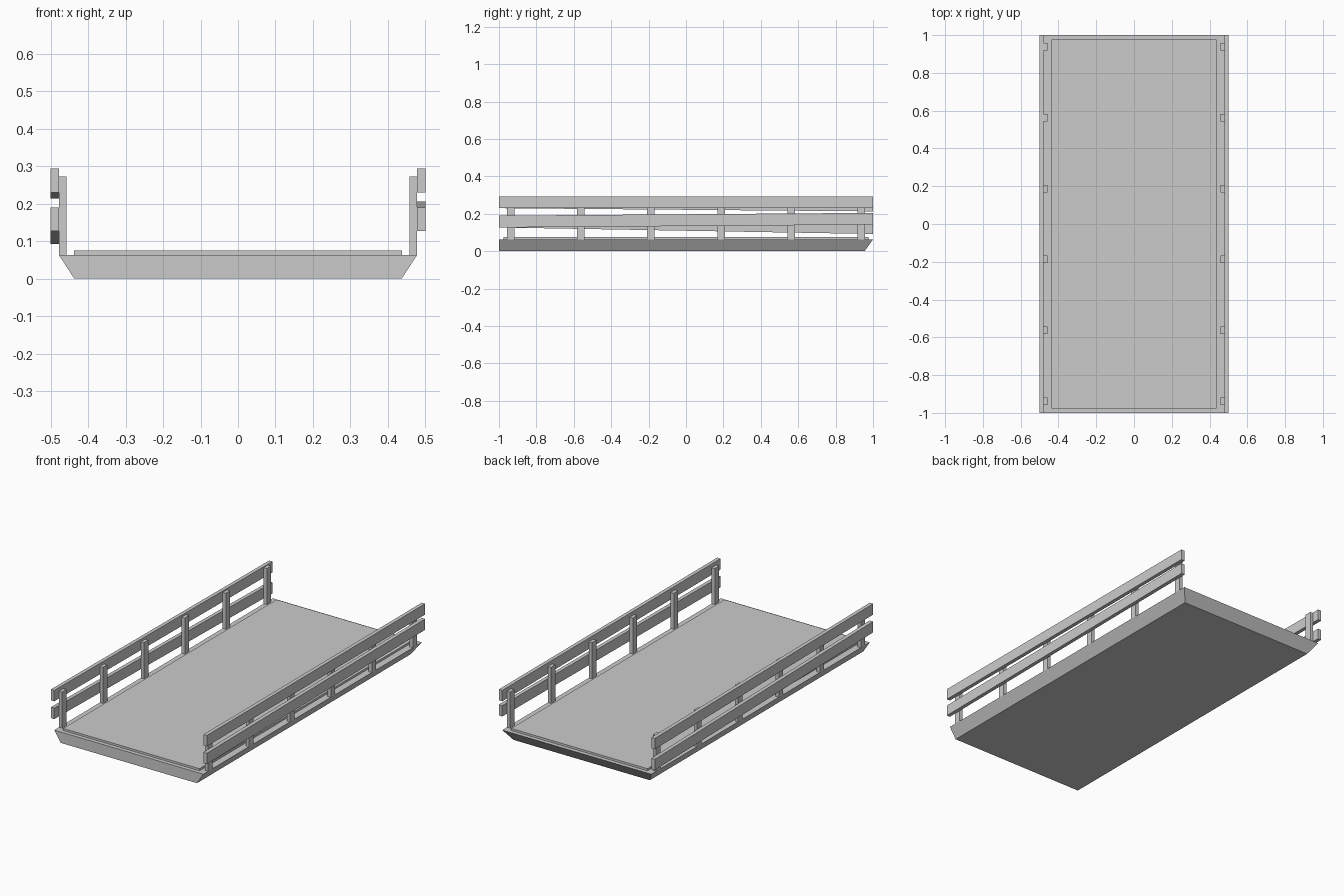
import bpy

if "Cube" in bpy.data.objects:
    bpy.data.objects.remove(bpy.data.objects["Cube"])


def prism(name, lower, upper):
    """Six-sided solid from a lower and an upper loop of four points."""
    mesh = bpy.data.meshes.new(name)
    faces = [(3, 2, 1, 0), (4, 5, 6, 7)]
    faces += [(i, (i + 1) % 4, (i + 1) % 4 + 4, i + 4) for i in range(4)]
    mesh.from_pydata(lower + upper, [], faces)
    obj = bpy.data.objects.new(name, mesh)
    bpy.context.collection.objects.link(obj)
    return obj


def loop(x0, x1, y0, y1, z_front, z_back):
    return [(x0, y0, z_front), (x1, y0, z_front), (x1, y1, z_back), (x0, y1, z_back)]


def box(name, x0, x1, y0, y1, z0, z1, back_rise=0.0):
    return prism(name, loop(x0, x1, y0, y1, z0, z0 + back_rise),
                 loop(x0, x1, y0, y1, z1, z1 + back_rise))


# Base: sides and back slope inward, front is upright
prism("base", loop(-0.437, 0.437, -1, 0.955, 0, 0),
      loop(-0.478, 0.478, -1, 1, 0.063, 0.063))

# Thin raised deck
box("deck", -0.437, 0.437, -0.977, 0.977, 0.063, 0.075)

# Posts and slightly crooked rails on both sides
rail_rise = {"left": (-0.017, -0.035), "right": (0.0, 0.015)}
for side, s in (("left", -1), ("right", 1)):
    xa, xb = sorted((s * 0.458, s * 0.478))
    for i in range(6):
        y = -0.9375 + 0.375 * i
        box(f"{side}_post_{i + 1}", xa, xb, y - 0.02, y + 0.02, 0.063, 0.272)
    xa, xb = sorted((s * 0.478, s * 0.5))
    upper, lower = rail_rise[side]
    box(f"{side}_upper_rail", xa, xb, -1, 1, 0.23, 0.293, upper)
    box(f"{side}_lower_rail", xa, xb, -1, 1, 0.127, 0.19, lower)
